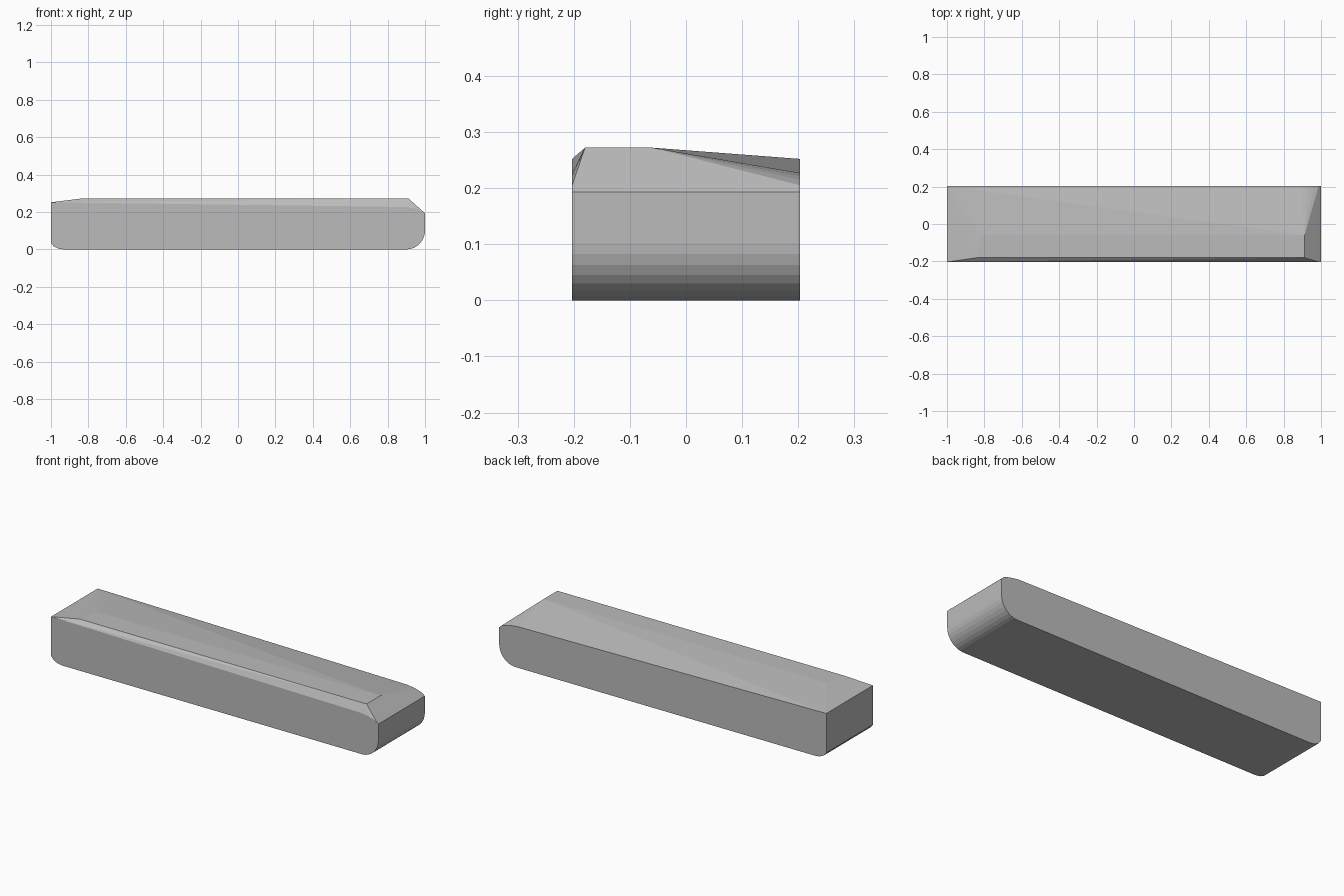
import bpy, bmesh, math

if "Cube" in bpy.data.objects:
    bpy.data.objects.remove(bpy.data.objects["Cube"])

# Side profile (x, z) of the bar, shared by its front and back faces
profile = [(-1, 0.252), (-1, 0.035), (-0.985, 0.016), (-0.96, 0.004), (-0.93, 0)]
# rounded lower right nose
for i in range(9):
    a = math.radians(90 * i / 8)
    profile.append((0.9 + 0.1 * math.sin(a), 0.102 * (1 - math.cos(a))))
# softened upper right shoulder
profile += [(1, 0.193), (0.987, 0.205), (0.96, 0.215), (0.93, 0.222), (0.89, 0.227)]

bm = bmesh.new()
for y in (-0.203, 0.203):
    for x, z in profile:
        bm.verts.new((x, y, z))

# Raised flat ridge along the front of the top
for x, y in ((-0.84, -0.18), (0.912, -0.18), (0.912, -0.06), (-0.82, -0.06)):
    bm.verts.new((x, y, 0.272))

# Wrap the profile and ridge in one convex faceted skin
hull = bmesh.ops.convex_hull(bm, input=bm.verts)
loose = {g for g in hull["geom_interior"] + hull["geom_unused"]
         if isinstance(g, bmesh.types.BMVert) and not g.link_faces}
bmesh.ops.delete(bm, geom=list(loose), context='VERTS')
bmesh.ops.dissolve_limit(bm, angle_limit=math.radians(0.1),
                         verts=bm.verts, edges=bm.edges)
bmesh.ops.recalc_face_normals(bm, faces=bm.faces)

mesh = bpy.data.meshes.new("bar_body")
bm.to_mesh(mesh)
bm.free()
body = bpy.data.objects.new("bar_body", mesh)
bpy.context.collection.objects.link(body)

# Plain grey
grey = bpy.data.materials.new("plain_grey")
grey.diffuse_color = (0.5, 0.5, 0.5, 1)
grey.use_nodes = True
grey.node_tree.nodes["Principled BSDF"].inputs["Base Color"].default_value = grey.diffuse_color
mesh.materials.append(grey)
